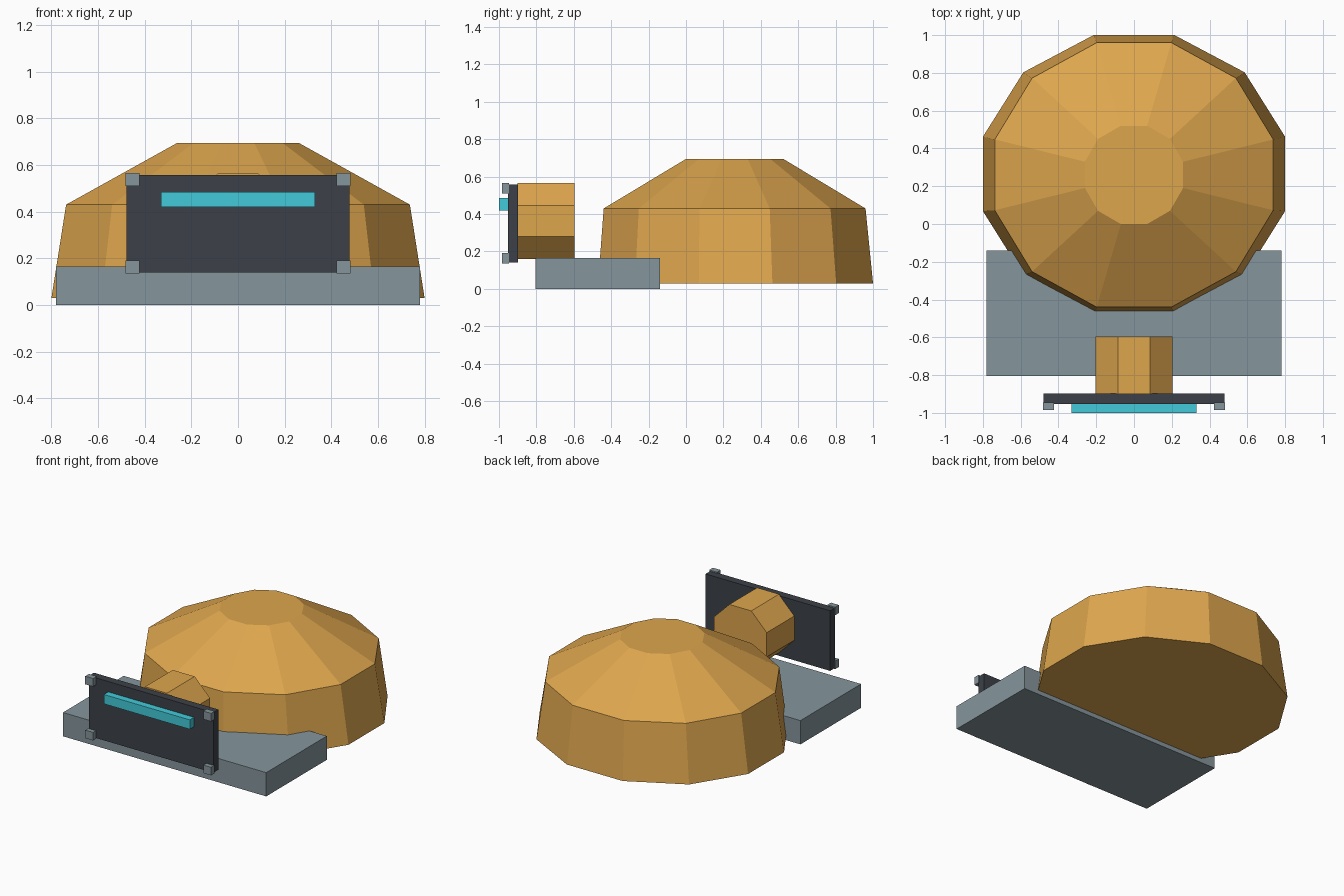
import bpy, bmesh, math
from mathutils import Vector

if "Cube" in bpy.data.objects:
    bpy.data.objects.remove(bpy.data.objects["Cube"])


def material(name, color):
    m = bpy.data.materials.new(name)
    m.diffuse_color = (*color, 1)
    m.use_nodes = True
    m.node_tree.nodes["Principled BSDF"].inputs["Base Color"].default_value = m.diffuse_color
    return m


GOLD = material("gold", (0.73, 0.38, 0.075))
GREY = material("slate grey", (0.235, 0.30, 0.33))
DARK = material("charcoal", (0.045, 0.053, 0.065))
CYAN = material("cyan", (0.054, 0.60, 0.70))


def finish(bm, name, mat):
    bmesh.ops.recalc_face_normals(bm, faces=bm.faces)
    mesh = bpy.data.meshes.new(name)
    bm.to_mesh(mesh)
    bm.free()
    mesh.materials.append(mat)
    obj = bpy.data.objects.new(name, mesh)
    bpy.context.collection.objects.link(obj)
    return obj


def box(name, mat, low, high):
    bm = bmesh.new()
    bmesh.ops.create_cube(bm, size=1)
    low, high = Vector(low), Vector(high)
    for v in bm.verts:
        v.co = (low + high) / 2 + v.co * (high - low)
    return finish(bm, name, mat)


def loft(name, mat, sides, rings, axis="z"):
    """Stack of flat-sided rings: (centre a, centre b, half a, half b, height)."""
    bm = bmesh.new()
    step = 2 * math.pi / sides
    loops = []
    for ca, cb, ha, hb, h in rings:
        loop = []
        for i in range(sides):
            t = (i + 0.5) * step
            a = ca + ha * math.cos(t) / math.cos(step / 2)
            b = cb + hb * math.sin(t) / math.cos(step / 2)
            loop.append(bm.verts.new((a, b, h) if axis == "z" else (a, h, b)))
        loops.append(loop)
    for lo, hi in zip(loops, loops[1:]):
        for i in range(sides):
            j = (i + 1) % sides
            bm.faces.new((lo[i], lo[j], hi[j], hi[i]))
    bm.faces.new(loops[0])
    bm.faces.new(loops[-1])
    return finish(bm, name, mat)


# Faceted twelve-sided dome
loft("dome_body", GOLD, 12, [
    (0, 0.265, 0.80, 0.735, 0.03),
    (0, 0.26, 0.737, 0.70, 0.43),
    (0, 0.26, 0.26, 0.26, 0.695),
])

# Base slab
box("base_slab", GREY, (-0.78, -0.805, 0), (0.78, -0.14, 0.165))

# Octagonal neck behind the face panel
loft("neck", GOLD, 8, [
    (0, 0.363, 0.203, 0.203, -0.90),
    (0, 0.363, 0.203, 0.203, -0.595),
], axis="y")

# Face panel and light bar
box("face_panel", DARK, (-0.478, -0.953, 0.14), (0.478, -0.897, 0.557))
box("light_bar", CYAN, (-0.33, -1.0, 0.42), (0.33, -0.953, 0.485))

# Corner studs
for side, x in (("left", -0.453), ("right", 0.453)):
    for level, z in (("lower", 0.163), ("upper", 0.537)):
        box(f"stud_{level}_{side}", GREY,
            (x - 0.03, -0.985, z - 0.028), (x + 0.03, -0.945, z + 0.028))
